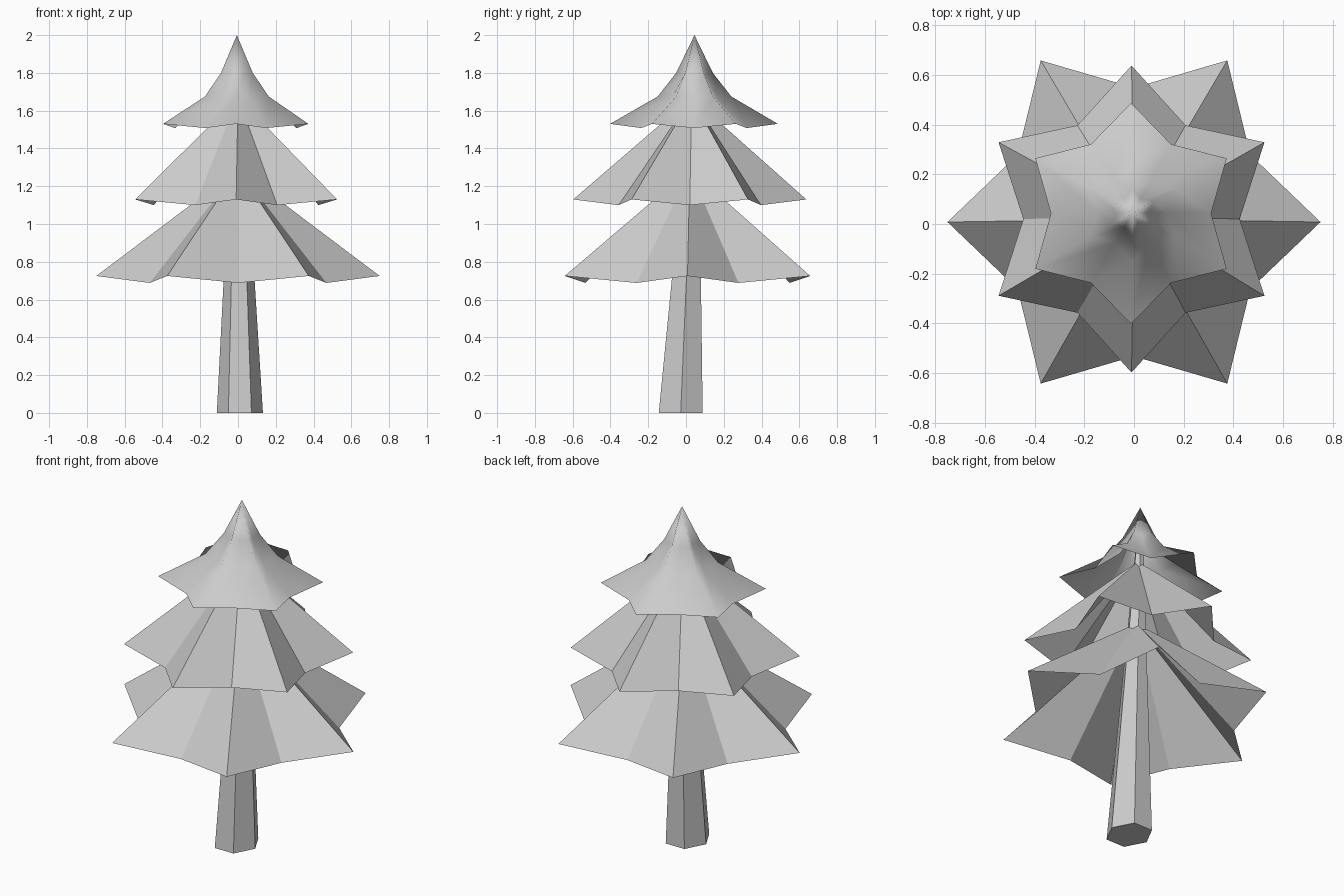
import bpy
import bmesh
from math import cos, sin, radians

if "Cube" in bpy.data.objects:
    bpy.data.objects.remove(bpy.data.objects["Cube"])

grey = bpy.data.materials.new("plain grey")
grey.use_nodes = True
colour = (0.6, 0.6, 0.6, 1)
grey.diffuse_color = colour
grey.node_tree.nodes["Principled BSDF"].inputs["Base Color"].default_value = colour


def finish(name, bm, smooth=False):
    mesh = bpy.data.meshes.new(name)
    bm.normal_update()
    bm.to_mesh(mesh)
    bm.free()
    mesh.materials.append(grey)
    for face in mesh.polygons:
        face.use_smooth = smooth
    obj = bpy.data.objects.new(name, mesh)
    bpy.context.collection.objects.link(obj)
    return obj


def ring(bm, centre, radii, heights, turn, count):
    """Closed loop of points that alternates between the given radii and heights."""
    points = []
    for i in range(count):
        a = radians(turn + 360 * i / count)
        r, z = radii[i % 2], heights[i % 2]
        points.append(bm.verts.new((centre[0] + r * cos(a), centre[1] + r * sin(a), z)))
    return points


def bridge(bm, low, high):
    n = len(low)
    for i in range(n):
        j = (i + 1) % n
        bm.faces.new((low[i], low[j], high[j], high[i]))


def star_tier(name, rings, apex, turn, smooth=False):
    """Open six-pointed skirt of branches that rises to an apex."""
    bm = bmesh.new()
    loops = [ring(bm, c, radii, heights, turn, 12) for c, radii, heights in rings]
    for low, high in zip(loops, loops[1:]):
        bridge(bm, low, high)
    tip = bm.verts.new(apex)
    last = loops[-1]
    for i, v in enumerate(last):
        bm.faces.new((v, last[(i + 1) % len(last)], tip))
    return finish(name, bm, smooth)


# Branch tiers
star_tier("lower_branches", [((0, 0.008), (0.75, 0.54), (0.725, 0.688))],
          (0, 0.02, 1.29), 0)
star_tier("middle_branches", [((-0.01, 0.02), (0.617, 0.435), (1.13, 1.1))],
          (0, 0.03, 1.67), 30)
top_centre = (-0.006, 0.045)
star_tier("top_branches",
          [((-0.012, 0.042), (0.444, 0.322), (1.53, 1.508)),
           (top_centre, (0.195, 0.14), (1.675, 1.665)),
           (top_centre, (0.097, 0.065), (1.8, 1.79))],
          (-0.006, 0.045, 2), 30, smooth=True)

# Tapered, slightly leaning trunk
bm = bmesh.new()
base = ring(bm, (0.01, -0.028), (0.122, 0.122), (0, 0), 0, 6)
top = ring(bm, (0, 0.045), (0.024, 0.024), (1.72, 1.72), 0, 6)
for v in base:
    v.co.y = -0.028 + (v.co.y + 0.028) * 1.1
bridge(bm, base, top)
bm.faces.new(base[::-1])
bm.faces.new(top)
finish("trunk", bm)
